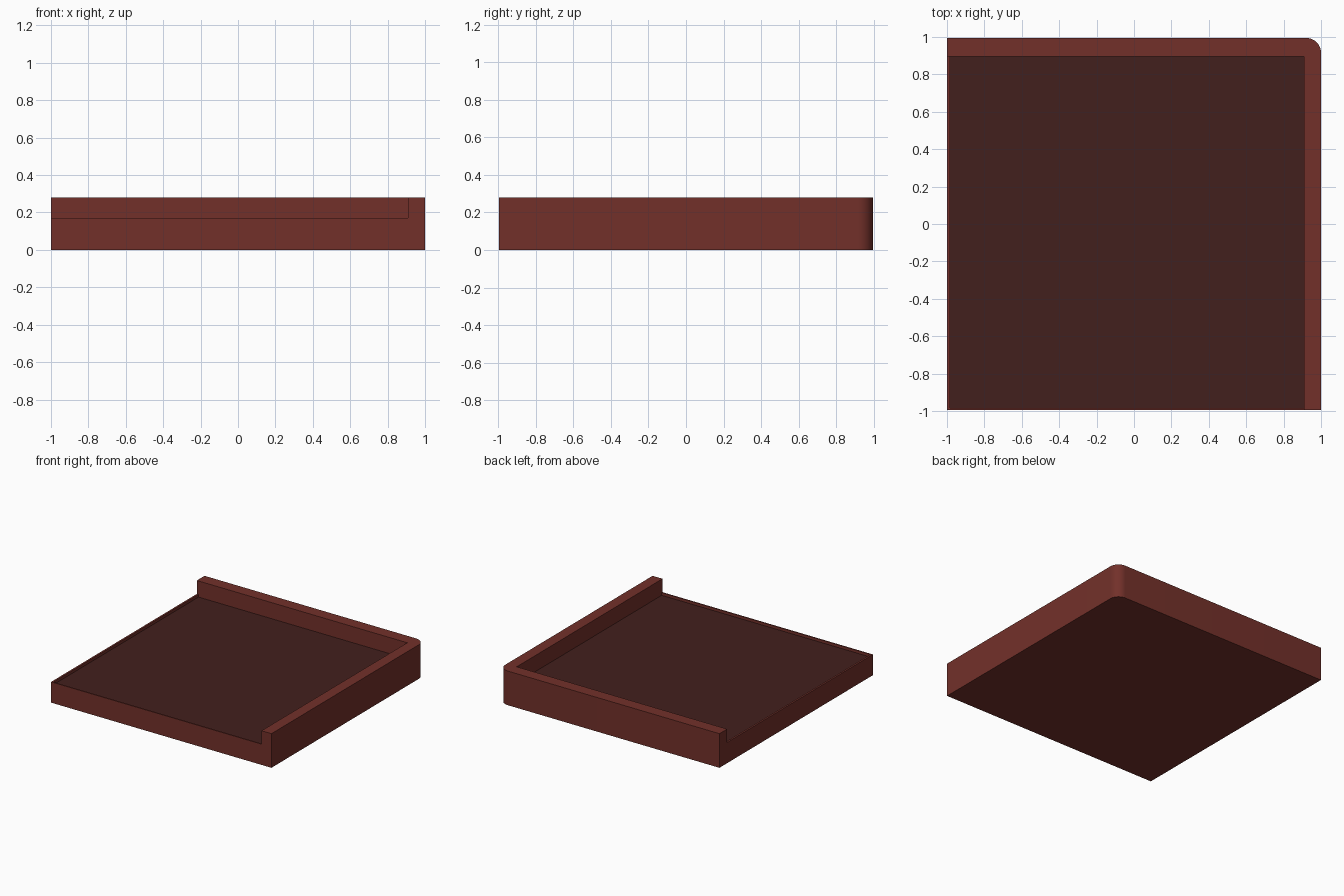
import bpy, bmesh, math

if "Cube" in bpy.data.objects:
    bpy.data.objects.remove(bpy.data.objects["Cube"])


def material(name, rgb):
    m = bpy.data.materials.new(name)
    m.diffuse_color = (*rgb, 1)
    m.use_nodes = True
    m.node_tree.nodes["Principled BSDF"].inputs["Base Color"].default_value = m.diffuse_color
    return m


red = material("red_brown", (0.17, 0.03, 0.023))
dark = material("dark_brown", (0.055, 0.0145, 0.0125))


def prism(name, outline, z0, z1, bottom_dark=False):
    bm = bmesh.new()
    base = bm.faces.new([bm.verts.new((x, y, z0)) for x, y in outline])
    ext = bmesh.ops.extrude_face_region(bm, geom=[base], use_keep_orig=True)
    for v in ext["geom"]:
        if isinstance(v, bmesh.types.BMVert):
            v.co.z = z1
    bmesh.ops.recalc_face_normals(bm, faces=bm.faces)
    if bottom_dark:
        for f in bm.faces:
            if f.normal.z < -0.9:
                f.material_index = 1
    me = bpy.data.meshes.new(name)
    bm.to_mesh(me)
    bm.free()
    me.materials.append(red)
    me.materials.append(dark)
    ob = bpy.data.objects.new(name, me)
    bpy.context.collection.objects.link(ob)
    return ob


def rect(x0, x1, y0, y1):
    return [(x0, y0), (x1, y0), (x1, y1), (x0, y1)]


# Square tray block with one rounded corner
R, F, B = 0.08, -0.995, 0.995
corner = [(1 - R + R * math.cos(a), B - R + R * math.sin(a))
          for a in (math.radians(90 * i / 12) for i in range(13))]
tray = prism("tray", [(-1, F), (1, F)] + corner + [(-1, B)], 0, 0.28)

# Cutters: the low open sides, then the recessed floor
step = prism("step_cutter", rect(-1.2, 0.91, -1.2, 0.895), 0.17, 0.5)
pocket = prism("pocket_cutter", rect(-0.985, 0.91, -0.985, 0.895), 0.148, 0.5, True)
for cutter in (step, pocket):
    mod = tray.modifiers.new(cutter.name, "BOOLEAN")
    mod.operation = "DIFFERENCE"
    mod.solver = "EXACT"
    mod.material_mode = "TRANSFER"
    mod.object = cutter
    bpy.context.view_layer.objects.active = tray
    bpy.ops.object.modifier_apply(modifier=mod.name)
    bpy.data.objects.remove(cutter)

# Smooth the rounded corner only
bpy.ops.object.select_all(action="DESELECT")
tray.select_set(True)
bpy.context.view_layer.objects.active = tray
bpy.ops.object.shade_smooth_by_angle(angle=math.radians(30))
